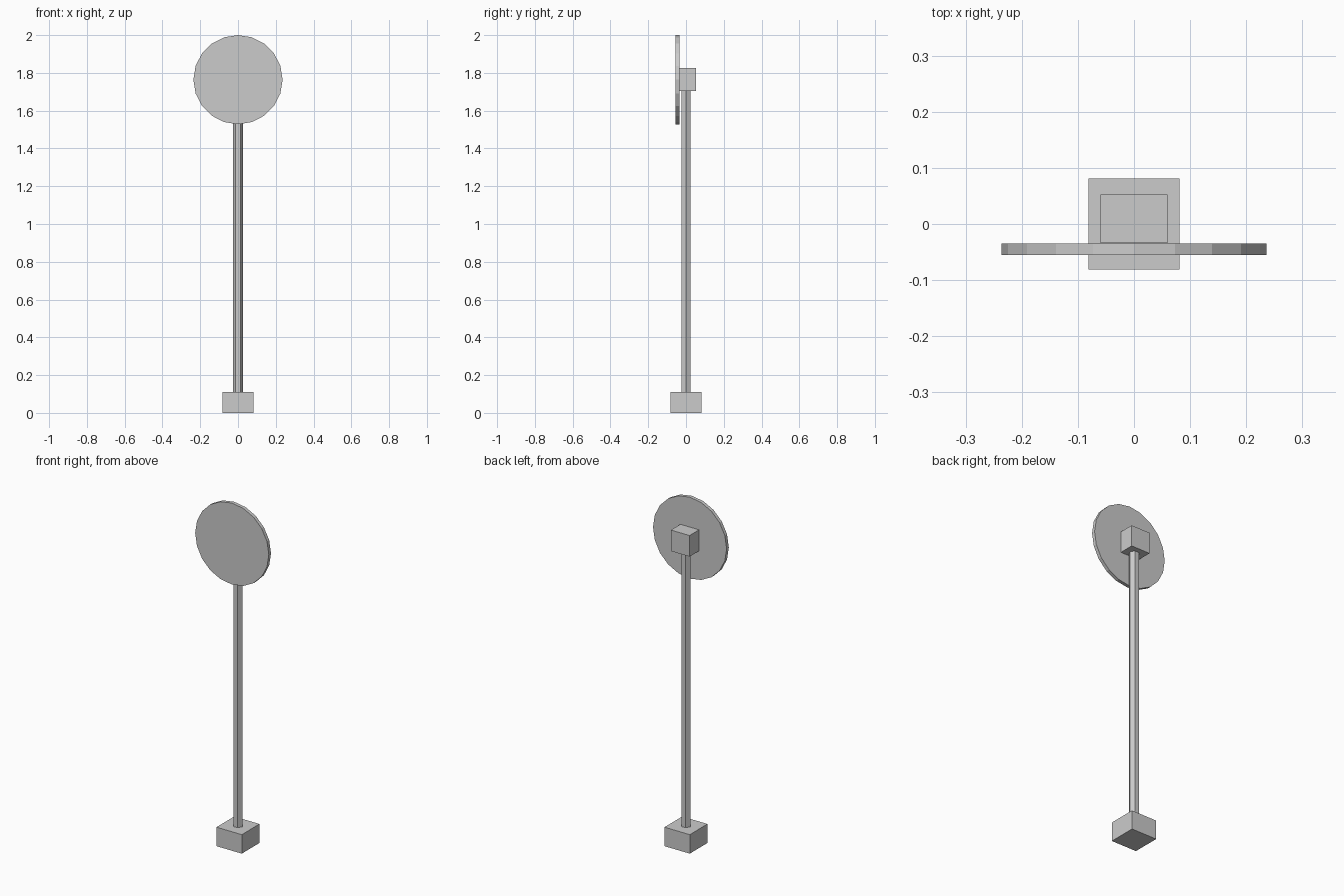
import bpy
from math import pi

if "Cube" in bpy.data.objects:
    bpy.data.objects.remove(bpy.data.objects["Cube"])


def box(name, lo, hi):
    bpy.ops.mesh.primitive_cube_add(size=1, location=[(a + b) / 2 for a, b in zip(lo, hi)])
    ob = bpy.context.object
    ob.name = name
    ob.scale = [b - a for a, b in zip(lo, hi)]
    bpy.ops.object.transform_apply(location=False, rotation=False, scale=True)
    return ob


def prism(name, sides, radius, depth, location, rotation):
    bpy.ops.mesh.primitive_cylinder_add(vertices=sides, radius=radius, depth=depth,
                                        location=location, rotation=rotation)
    ob = bpy.context.object
    ob.name = name
    return ob


# Square foot
box("base_block", (-0.081, -0.081, 0), (0.081, 0.081, 0.11))

# Hexagonal post
prism("post", 6, 0.0275, 1.595, (0, 0, 0.9075), (0, 0, pi / 2))

# Mounting block behind the sign
box("mount_block", (-0.06, -0.034, 1.705), (0.06, 0.053, 1.827))

# Round sign plate, facing front
prism("sign_disc", 20, 0.236, 0.02, (0, -0.045, 1.764), (pi / 2, 0, 0))
